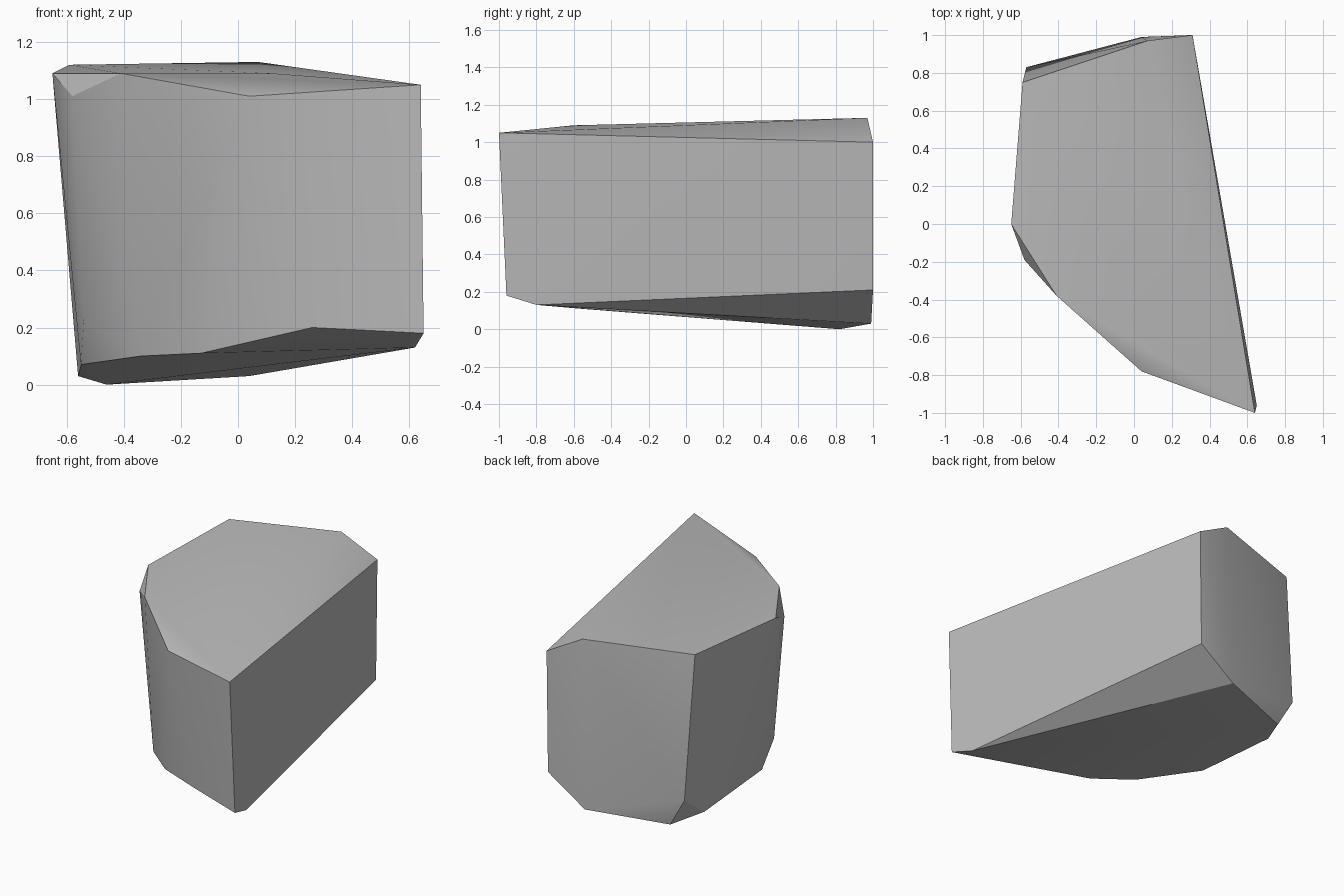
import bpy
import bmesh
import math

# Remove the default object
default_cube = bpy.data.objects.get("Cube")
if default_cube:
    bpy.data.objects.remove(default_cube, do_unlink=True)


def make_material(name, colour):
    material = bpy.data.materials.new(name)
    material.use_nodes = True
    material.diffuse_color = colour
    shader = material.node_tree.nodes["Principled BSDF"]
    shader.inputs["Base Color"].default_value = colour
    return material


def make_hull(name, corners, material):
    """Wrap a closed convex shell round the corners."""
    shell = bmesh.new()
    for corner in corners:
        shell.verts.new(corner)
    hull = bmesh.ops.convex_hull(shell, input=shell.verts[:])
    inside = [v for v in hull["geom_interior"] if isinstance(v, bmesh.types.BMVert)]
    bmesh.ops.delete(shell, geom=inside, context="VERTS")
    bmesh.ops.recalc_face_normals(shell, faces=shell.faces[:])

    mesh = bpy.data.meshes.new(name)
    shell.to_mesh(mesh)
    shell.free()
    mesh.materials.append(material)
    rock = bpy.data.objects.new(name, mesh)
    bpy.context.collection.objects.link(rock)
    return rock


# Upper rim, from the front left corner clockwise, then the low crown
top_rim = [
    (.64, -1, 1.05), (.04, -.78, 1.01), (-.41, -.38, 1.09), (-.65, 0, 1.09),
    (-.59, .75, 1.12), (.07, .97, 1.13), (.31, 1, 1),
]
crown = [(.12, -.6, 1.09)]

# Chipped corners where the walls start to turn
wall_chips = [(-.58, -.19, 1.01), (-.54, -.14, .22), (-.57, .83, .19), (.3, 1, .21)]

# Lower rim, sloping down towards the back
bottom_rim = [
    (.65, -.96, .18), (.26, -.84, .2), (-.13, -.57, .11), (-.34, -.39, .1),
    (-.55, 0, .07), (-.56, .61, .03), (-.46, .82, 0), (.04, .99, .03), (.62, -.8, .13),
]

grey_stone = make_material("grey stone", (.5, .5, .5, 1))
rock = make_hull("rock_chunk", top_rim + crown + wall_chips + bottom_rim, grey_stone)

# Soften the shallow facets and keep the broken edges crisp
bpy.ops.object.select_all(action="DESELECT")
rock.select_set(True)
bpy.context.view_layer.objects.active = rock
bpy.ops.object.shade_smooth_by_angle(angle=math.radians(30))
